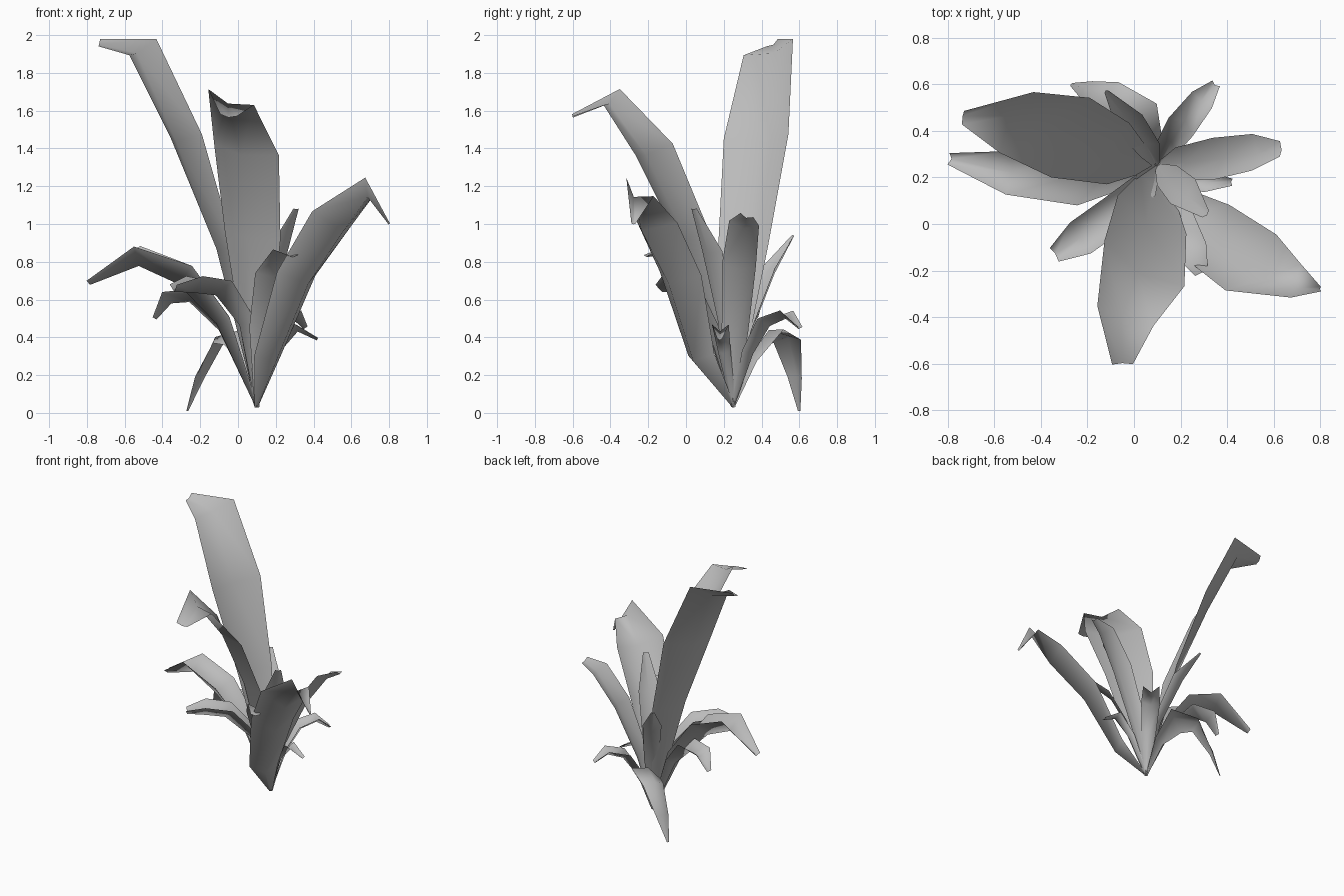
import bpy
from mathutils import Vector

leaf_grey = bpy.data.materials.new("leaf grey")
leaf_grey.diffuse_color = (0.5, 0.5, 0.5, 1)
ROOT = (0.10, 0.25, 0.03)


def leaf(name, path, widths, side=None, end_side=None, fold=0.7):
    """Sheet leaf from the root along path, with half widths and a sunken midrib.
    The side direction turns from side to end_side along the leaf."""
    pts = [Vector(ROOT)] + [Vector(p) for p in path]
    widths = [0.012] + widths
    head = pts[-1] - pts[0]
    side = Vector(side or (-head.y, head.x, 0)).normalized()
    end = Vector(end_side or side).normalized()
    last = len(pts) - 1
    verts = []
    for i, p in enumerate(pts):
        tangent = (pts[min(i + 1, last)] - pts[max(i - 1, 0)]).normalized()
        turned = side.lerp(end, i / last)
        across = (turned - tangent * turned.dot(tangent)).normalized()
        up = tangent.cross(across)
        w = widths[i]
        for u in (-1, 0, 1):
            lift = fold * w * (abs(u) - 0.5)
            verts.append(p + across * (u * w) + up * lift)
    faces = []
    for i in range(last):
        for j in range(2):
            a = i * 3 + j
            faces.append((a, a + 1, a + 4, a + 3))
    mesh = bpy.data.meshes.new(name)
    mesh.from_pydata([v[:] for v in verts], [], faces)
    mesh.materials.append(leaf_grey)
    mesh.shade_smooth()
    obj = bpy.data.objects.new(name, mesh)
    bpy.context.collection.objects.link(obj)
    return obj


# Tall upright leaves
leaf("tallest_leaf",
     [(-0.09, 0.31, 0.87), (-0.30, 0.385, 1.45), (-0.52, 0.45, 1.92), (-0.735, 0.46, 1.955)],
     [0.14, 0.19, 0.155, 0.035], side=(-0.25, -0.9, 0.0), end_side=(-0.4, -0.8, -0.5), fold=0.35)
leaf("tall_front_leaf",
     [(0.09, 0.17, 0.35), (0.065, 0.02, 0.93), (0.03, -0.19, 1.38), (-0.045, -0.40, 1.655),
      (-0.05, -0.60, 1.57)],
     [0.08, 0.17, 0.20, 0.135, 0.045], side=(0.85, -0.5, 0), end_side=(0.85, -0.45, -0.3), fold=0.3)
leaf("broad_right_leaf",
     [(0.18, 0.06, 0.29), (0.34, -0.06, 0.71), (0.53, -0.20, 1.00), (0.69, -0.26, 1.17),
      (0.80, -0.28, 1.00)],
     [0.10, 0.15, 0.165, 0.09, 0.01], side=(0.6, 0.75, -0.2), end_side=(0.2, 0.75, -0.6))
leaf("right_leaf",
     [(0.20, 0.26, 0.42), (0.36, 0.28, 0.77), (0.52, 0.305, 0.99), (0.63, 0.32, 1.04)],
     [0.07, 0.09, 0.08, 0.035], side=(-0.1, 1, 0), end_side=(-0.1, 1, -0.4), fold=0.5)

# Medium inner leaves
leaf("inner_front_leaf",
     [(0.14, 0.13, 0.45), (0.18, -0.01, 0.73), (0.25, -0.12, 0.85), (0.29, -0.21, 0.83)],
     [0.08, 0.09, 0.07, 0.03], fold=0.4)
leaf("inner_narrow_leaf",
     [(0.15, 0.20, 0.50), (0.22, 0.13, 0.85), (0.31, 0.04, 1.08)],
     [0.06, 0.075, 0.02], fold=0.4)
leaf("back_narrow_leaf",
     [(0.06, 0.33, 0.43), (-0.03, 0.45, 0.75), (-0.12, 0.57, 0.94)],
     [0.05, 0.065, 0.01], fold=0.8)

# Low arching leaves
leaf("left_arching_leaf",
     [(-0.08, 0.22, 0.49), (-0.28, 0.19, 0.73), (-0.53, 0.22, 0.83), (-0.79, 0.28, 0.69)],
     [0.07, 0.11, 0.095, 0.025], side=(0.0, -1, 0.0), fold=1.1)
leaf("left_lower_leaf",
     [(-0.08, 0.27, 0.45), (-0.24, 0.32, 0.62), (-0.37, 0.35, 0.61), (-0.44, 0.36, 0.50)],
     [0.05, 0.075, 0.07, 0.02], fold=1.0)
leaf("front_left_leaf",
     [(0.03, 0.15, 0.48), (-0.10, 0.03, 0.66), (-0.23, -0.06, 0.68), (-0.34, -0.13, 0.66)],
     [0.06, 0.08, 0.08, 0.035], fold=1.1)
leaf("back_drooping_leaf",
     [(0.07, 0.34, 0.28), (0.01, 0.45, 0.42), (-0.11, 0.54, 0.39), (-0.21, 0.58, 0.19),
      (-0.27, 0.60, 0.01)],
     [0.06, 0.11, 0.08, 0.045, 0.008], side=(0.5, 0.6, 0.8), end_side=(0.6, 0.75, 0), fold=0.4)
leaf("back_right_leaf",
     [(0.15, 0.34, 0.32), (0.21, 0.43, 0.48), (0.29, 0.53, 0.52), (0.35, 0.60, 0.45)],
     [0.05, 0.065, 0.055, 0.02], fold=0.8)
leaf("small_right_leaf",
     [(0.20, 0.20, 0.32), (0.31, 0.18, 0.45), (0.42, 0.18, 0.39)],
     [0.035, 0.045, 0.015], fold=0.9)
